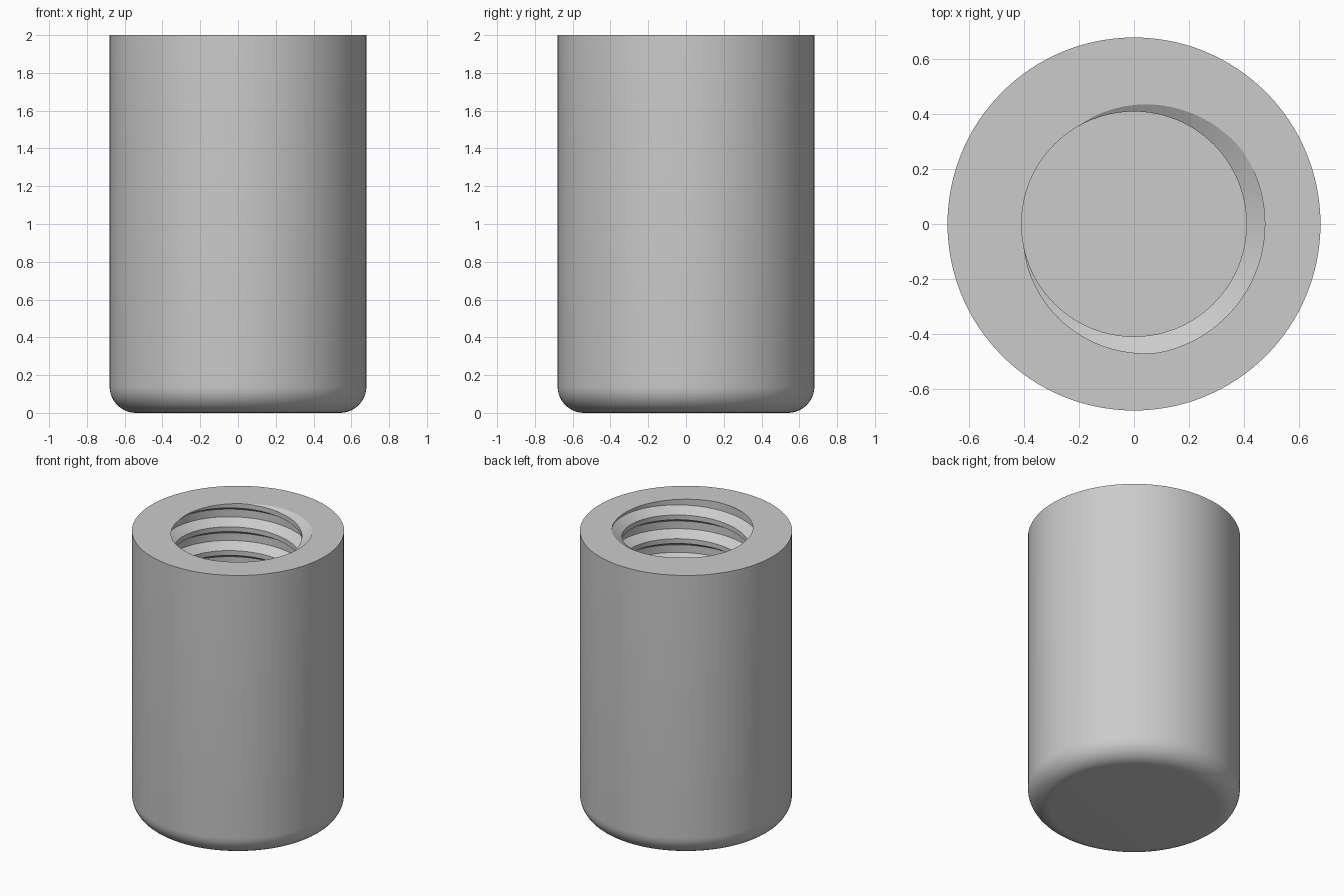
import bpy
import bmesh
from math import cos, sin, pi, radians

HEIGHT, OUTER, FILLET = 2.0, 0.68, 0.14
FLOOR, CREST, ROOT = 0.3, 0.41, 0.477
PITCH, START = 0.168, radians(337)
ROOT_HALF, CREST_HALF = 0.16, 0.10   # half widths of root and crest, in pitches
SEGMENTS, FILLET_STEPS = 128, 10

cube = bpy.data.objects.get("Cube")
if cube:
    bpy.data.objects.remove(cube, do_unlink=True)


def thread_radius(u):
    """Trapezoid thread profile; u counts pitches from a groove centre."""
    d = abs(u - round(u))
    t = (d - ROOT_HALF) / (0.5 - CREST_HALF - ROOT_HALF)
    return ROOT + (CREST - ROOT) * min(max(t, 0), 1)


def section(angle):
    """Radius and height pairs from the underside, over the rim, to the bore floor."""
    pts = [(0, 0)]
    for i in range(FILLET_STEPS + 1):
        a = pi / 2 * i / FILLET_STEPS
        pts.append((OUTER - FILLET + FILLET * sin(a), FILLET - FILLET * cos(a)))
    pts.append((OUTER, HEIGHT))
    # Right-handed thread, trimmed at the rim and the floor
    lead = (angle - START) / (2 * pi)
    for k in range(2, -14, -1):
        for knot in (ROOT_HALF, -ROOT_HALF, CREST_HALF - 0.5, -0.5 - CREST_HALF):
            z = HEIGHT + PITCH * (k + knot + lead)
            z = min(max(z, FLOOR), HEIGHT)
            pts.append((thread_radius((z - HEIGHT) / PITCH - lead), z))
    pts.append((0, FLOOR))
    return pts


# Sweep the section around the axis into one closed sleeve
bm = bmesh.new()
columns = []
for s in range(SEGMENTS + 1):
    a = 2 * pi * s / SEGMENTS
    columns.append([bm.verts.new((r * cos(a), r * sin(a), z)) for r, z in section(a)])
for left, right in zip(columns, columns[1:]):
    for j in range(len(left) - 1):
        bm.faces.new((left[j], right[j], right[j + 1], left[j + 1]))
bmesh.ops.remove_doubles(bm, verts=bm.verts, dist=0.00005)
bmesh.ops.recalc_face_normals(bm, faces=bm.faces)

mesh = bpy.data.meshes.new("threaded_sleeve")
bm.to_mesh(mesh)
bm.free()
sleeve = bpy.data.objects.new("threaded_sleeve", mesh)
bpy.context.collection.objects.link(sleeve)

# Plain grey finish
grey = bpy.data.materials.new("light_grey")
grey.use_nodes = True
colour = (0.6, 0.6, 0.6, 1)
grey.diffuse_color = colour
grey.node_tree.nodes["Principled BSDF"].inputs["Base Color"].default_value = colour
mesh.materials.append(grey)

bpy.ops.object.select_all(action='DESELECT')
sleeve.select_set(True)
bpy.context.view_layer.objects.active = sleeve
bpy.ops.object.shade_smooth_by_angle(angle=radians(30))
